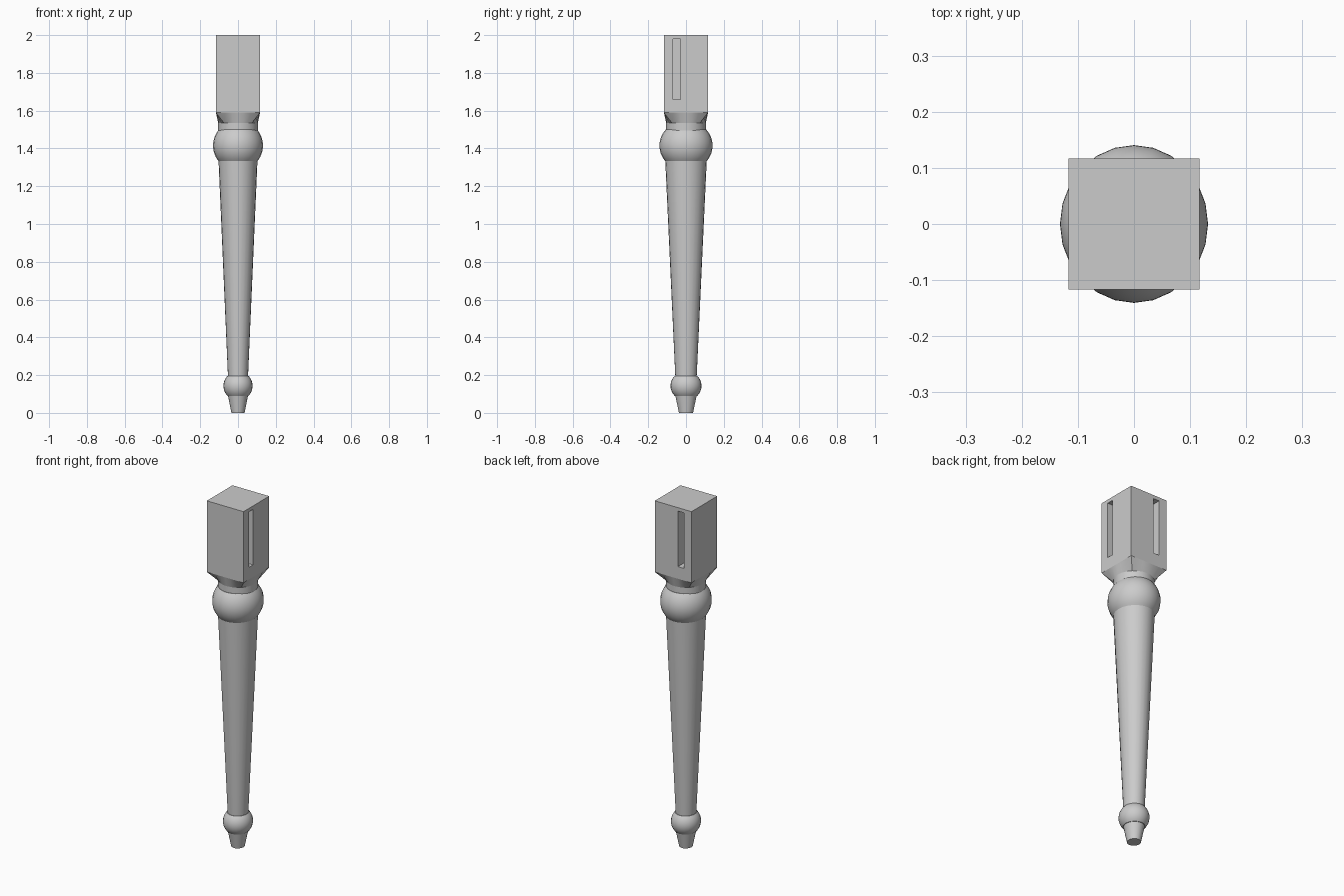
import bpy, bmesh
from math import sin, cos, pi, radians, sqrt

if "Cube" in bpy.data.objects:
    bpy.data.objects.remove(bpy.data.objects["Cube"], do_unlink=True)

SIDES = 24
HALF = 0.117      # half width of the square block
OVAL = 1.065      # turned parts are slightly deeper than wide

grey = bpy.data.materials.new("plain_grey")
grey.use_nodes = True
grey.diffuse_color = (0.6, 0.6, 0.6, 1)
grey.node_tree.nodes["Principled BSDF"].inputs["Base Color"].default_value = (0.6, 0.6, 0.6, 1)


def finish(name, bm, smooth=True):
    bmesh.ops.recalc_face_normals(bm, faces=bm.faces)
    mesh = bpy.data.meshes.new(name)
    bm.to_mesh(mesh)
    bm.free()
    mesh.materials.append(grey)
    obj = bpy.data.objects.new(name, mesh)
    bpy.context.collection.objects.link(obj)
    bpy.ops.object.select_all(action='DESELECT')
    obj.select_set(True)
    bpy.context.view_layer.objects.active = obj
    if smooth:
        bpy.ops.object.shade_smooth_by_angle(angle=radians(35))
    return obj


def circle(radius, z, oval=OVAL):
    angles = [2 * pi * i / SIDES for i in range(SIDES)]
    return [(radius * cos(a), radius * oval * sin(a), z) for a in angles]


def square(half, z):
    ring = []
    for x, y, _ in circle(1, z, 1):
        k = half / max(abs(x), abs(y))
        ring.append((x * k, y * k, z))
    return ring


def loft(name, rings):
    """Skin a stack of rings and cap both ends."""
    bm = bmesh.new()
    loops = [[bm.verts.new(p) for p in ring] for ring in rings]
    for low, high in zip(loops, loops[1:]):
        for i in range(SIDES):
            j = (i + 1) % SIDES
            bm.faces.new((low[i], low[j], high[j], high[i]))
    bm.faces.new(loops[0][::-1])
    bm.faces.new(loops[-1])
    return finish(name, bm)


def bead(name, radius, z_low, z_high, steps=12):
    """Sphere with its top and bottom sliced off."""
    mid = (z_low + z_high) / 2
    rings = []
    for i in range(steps + 1):
        z = z_low + (z_high - z_low) * i / steps
        rings.append(circle(sqrt(radius ** 2 - (z - mid) ** 2), z))
    return loft(name, rings)


def box(name, low, high):
    bm = bmesh.new()
    bmesh.ops.create_cube(bm, size=1)
    for v in bm.verts:
        v.co = [(a + b) / 2 + c * (b - a) for a, b, c in zip(low, high, v.co)]
    return finish(name, bm, smooth=False)


# Turned parts, from the floor up
loft("foot", [circle(0.035, 0), circle(0.053, 0.092)])
bead("lower_bead", 0.077, 0.09, 0.196)
loft("tapered_shaft", [circle(0.053, 0.19), circle(0.103, 1.335)])
bead("upper_bead", 0.132, 1.33, 1.50)
loft("neck", [circle(0.105, 1.49, 1), circle(0.105, 1.535, 1)])
loft("square_shoulder", [circle(0.105, 1.535, 1), square(HALF, 1.59)])

# Square block with a mortise slot in its right and back faces
block = box("square_block", (-HALF, -HALF, 1.59), (HALF, HALF, 2))
cutters = [
    box("right_slot_cutter", (0.035, -0.069, 1.66), (0.15, -0.03, 1.98)),
    box("back_slot_cutter", (-0.069, 0.035, 1.66), (-0.03, 0.15, 1.98)),
]
bpy.context.view_layer.objects.active = block
for cutter in cutters:
    cut = block.modifiers.new("slot", 'BOOLEAN')
    cut.operation = 'DIFFERENCE'
    cut.solver = 'EXACT'
    cut.object = cutter
    bpy.ops.object.modifier_apply(modifier=cut.name)
    bpy.data.objects.remove(cutter, do_unlink=True)
